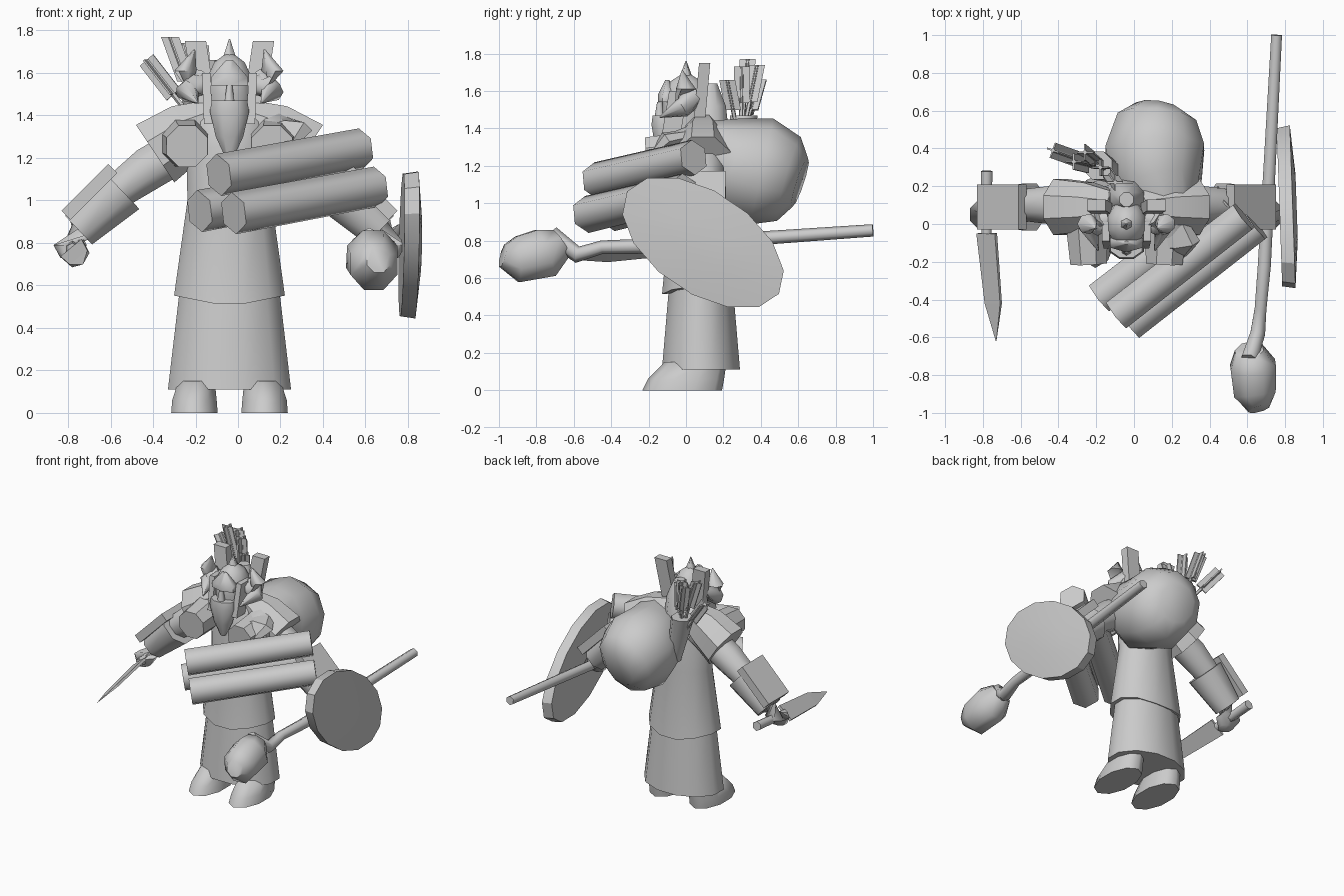
import bpy
import bmesh
from math import cos, sin, tau, radians
from mathutils import Vector, Matrix

default_cube = bpy.data.objects.get("Cube")
if default_cube:
    bpy.data.objects.remove(default_cube, do_unlink=True)

TONE = .6
grey = bpy.data.materials.new("light grey")
grey.use_nodes = True
grey.diffuse_color = (TONE, TONE, TONE, 1)
shader = grey.node_tree.nodes["Principled BSDF"]
shader.inputs["Base Color"].default_value = grey.diffuse_color

MIDDLE = -.04  # body centre line


def finish(name, bm, crease):
    """Turn the bmesh into a shaded, named object."""
    bmesh.ops.recalc_face_normals(bm, faces=bm.faces)
    mesh = bpy.data.meshes.new(name)
    bm.to_mesh(mesh)
    bm.free()
    mesh.materials.append(grey)
    part = bpy.data.objects.new(name, mesh)
    bpy.context.collection.objects.link(part)
    bpy.ops.object.select_all(action='DESELECT')
    part.select_set(True)
    bpy.context.view_layer.objects.active = part
    bpy.ops.object.shade_smooth_by_angle(angle=radians(crease))


def loft(name, path, widths, sides=8, depth=1, crease=62, hem=0, roll=0):
    """Skin rings along a path; depth is the ring's second radius over its first."""
    bm = bmesh.new()
    path = [Vector(point) for point in path]
    rings = []
    for index, (centre, width) in enumerate(zip(path, widths)):
        following = path[min(index + 1, len(path) - 1)]
        previous = path[max(index - 1, 0)]
        along = (following - previous).normalized()
        if abs(along.z) > .85:
            across, other = Vector((1, 0, 0)), Vector((0, 1, 0))
        else:
            across = along.cross(Vector((0, 0, 1))).normalized()
            across.rotate(Matrix.Rotation(radians(roll), 3, along))
            other = across.cross(along)
        ring = []
        for step in range(sides):
            angle = tau * (step + .5) / sides
            offset = width * (across * cos(angle) + other * depth * sin(angle))
            if index == 0:
                offset.z += hem * abs(offset.x)
            ring.append(bm.verts.new(centre + offset))
        rings.append(ring)
    for lower, upper in zip(rings, rings[1:]):
        for step in range(sides):
            bm.faces.new((lower[step - 1], lower[step], upper[step], upper[step - 1]))
    bm.faces.new(rings[0])
    bm.faces.new(rings[-1])
    finish(name, bm, crease)


def plank(name, start, end, width, thickness):
    """Flat four-sided board."""
    half = width * .5 ** .5
    loft(name, (start, end), (half, half), sides=4, depth=thickness / width, crease=1)


def upright(name, levels, widths, y=0, **options):
    """Loft rising straight up on the body's centre line."""
    loft(name, [(MIDDLE, y, z) for z in levels], widths, **options)


# Robe and overlapping tunic
upright("robe_skirt", (.11, .56), (.3, .245), y=.08, sides=12, depth=.72)
upright("tunic", (.5, 1, 1.25, 1.37, 1.45), (.27, .205, .21, .18, .09),
        y=.07, sides=12, depth=.76, hem=.2)

for side, sign in (("right", -1), ("left", 1)):
    def at(x, y, z):
        return (MIDDLE + sign * x, y, z)

    # Boots
    loft(side + "_boot", (at(.165, -.02, 0), at(.165, 0, .06), at(.155, .05, .15)),
         (.115, .11, .09), sides=10, depth=1.85)

    # Flared shoulder guard with a round plate in front
    loft(side + "_shoulder_guard", (at(.06, .09, 1.39), at(.2, .09, 1.32), at(.35, .09, 1.22)),
         (.09, .14, .16), depth=1.1, crease=30)
    loft(side + "_chest_plate", (at(.21, 0, 1.27), at(.2, -.21, 1.255)), (.12, .105), crease=20)

    # Arm, bracer and hand
    loft(side + "_upper_arm", (at(.14, .1, 1.29), at(.38, .1, 1.15), at(.53, .1, 1.04)),
         (.11, .11, .09))
    loft(side + "_forearm", (at(.51, .09, 1.05), at(.71, .09, .86)), (.135, .1))
    plank(side + "_arm_guard", at(.55, .09, 1.15), at(.77, .09, .93), .24, .06)
    loft(side + "_hand", (at(.69, .08, .87), at(.75, .05, .79), at(.75, .02, .73)),
         (.08, .085, .05))

    # Cheek guard and crest board
    plank(side + "_cheek_guard", at(.1, -.08, 1.36), at(.11, -.04, 1.6), .04, .1)
    plank(side + "_crest_board", at(.11, .07, 1.42), at(.16, .1, 1.75), .1, .06)

    # Curled horn with a drooping lower point
    loft(side + "_horn", (at(.09, .03, 1.55), at(.17, 0, 1.54), at(.205, 0, 1.61), at(.165, -.02, 1.71)),
         (.05, .065, .055, .004), sides=7)
    loft(side + "_horn_point", (at(.13, .04, 1.57), at(.2, -.02, 1.51), at(.15, -.14, 1.46)),
         (.06, .055, .004), sides=7)

# Head, helmet, neck guard, visor and pointed beard
upright("helmet", (1.38, 1.5, 1.59, 1.65, 1.69), (.1, .115, .105, .075, .02),
        sides=10, depth=1.15)
upright("helmet_spike", (1.66, 1.76), (.04, .003), sides=6)
upright("neck_guard", (1.36, 1.52, 1.64), (.11, .09, .04), y=.13)
upright("visor", (1.54, 1.58, 1.66), (.1, .1, .02), y=-.1, sides=6, depth=.5)
upright("nose", (1.45, 1.54), (.03, .015), y=-.14, sides=6)
upright("beard", (1.2, 1.3, 1.42, 1.47), (.02, .07, .1, .09), y=-.12, depth=.7)

# Short blade held forward in the right hand, its flat turned outward
GRIP = Vector((-.78, -.05, .77))
loft("blade_grip", (GRIP + Vector((0, .33, .03)), GRIP), (.035, .03), sides=6)
loft("blade", (GRIP, (-.745, -.42, .725), (-.73, -.62, .7)), (.09, .075, .003),
     sides=4, depth=.15, crease=1, roll=40)

# Crooked staff with a heavy head
loft("staff", ((.755, 1, .855), (.69, -.22, .77), (.67, -.45, .765), (.655, -.58, .725), (.61, -.72, .83)),
     (.033, .04, .036, .045, .05), sides=6)
loft("staff_head", ((.61, -.67, .79), (.63, -.75, .735), (.64, -.9, .7), (.66, -.98, .72)),
     (.08, .13, .12, .06), depth=1.1, crease=60)

# Oval shield, tilted forward, with a low dome
bm = bmesh.new()
placing = (Matrix.Translation((.805, .09, .79)) @ Matrix.Rotation(radians(2), 4, 'Z')
           @ Matrix.Rotation(radians(-34), 4, 'X') @ Matrix.Rotation(radians(90), 4, 'Y')
           @ Matrix.Diagonal((.27, .49, .07, 1)))
bmesh.ops.create_cone(bm, cap_ends=True, segments=14, radius1=.97, radius2=1, depth=1, matrix=placing)
dome = placing @ Matrix.Translation((0, 0, .65))
bmesh.ops.create_cone(bm, cap_ends=True, segments=14, radius1=1, radius2=.4, depth=.3, matrix=dome)
finish("shield", bm, 30)

# Bundle of three hexagonal logs
LOG = Vector((.67, .52, .125))
for name, end in (("top", (-.09, -.48, 1.12)), ("front", (-.02, -.53, .94)), ("rear", (-.18, -.39, .95))):
    loft(name + "_log", (end, Vector(end) + LOG), (.1, .095), sides=6)

# Sack gathered over the left shoulder
loft("sack", ((.13, .61, 1.11), (.12, .55, 1.13), (.11, .4, 1.17), (.13, .2, 1.21), (.19, .04, 1.29), (.21, -.1, 1.27)),
     (.13, .22, .275, .24, .14, .09), sides=10, depth=1.06)
loft("sack_knot", ((.2, .02, 1.36), (.24, -.1, 1.33), (.22, -.17, 1.25)),
     (.07, .11, .05), sides=7, depth=.5, crease=20)

# Quiver with a fan of fletched arrows
loft("quiver", ((-.08, .26, 1.1), (-.19, .31, 1.47)), (.05, .08))
base = Vector((-.15, .29, 1.3))
for number, tip in enumerate(((-.43, .39, 1.66), (-.32, .33, 1.77), (-.26, .38, 1.74), (-.18, .3, 1.73), (-.1, .22, 1.66))):
    tip = Vector(tip)
    feather = base.lerp(tip, .55)
    loft(f"arrow_shaft_{number}", (base, tip), (.012, .012), sides=5)
    plank(f"arrow_fletch_wide_{number}", feather, tip, .085, .009)
    plank(f"arrow_fletch_deep_{number}", feather, tip, .009, .085)
